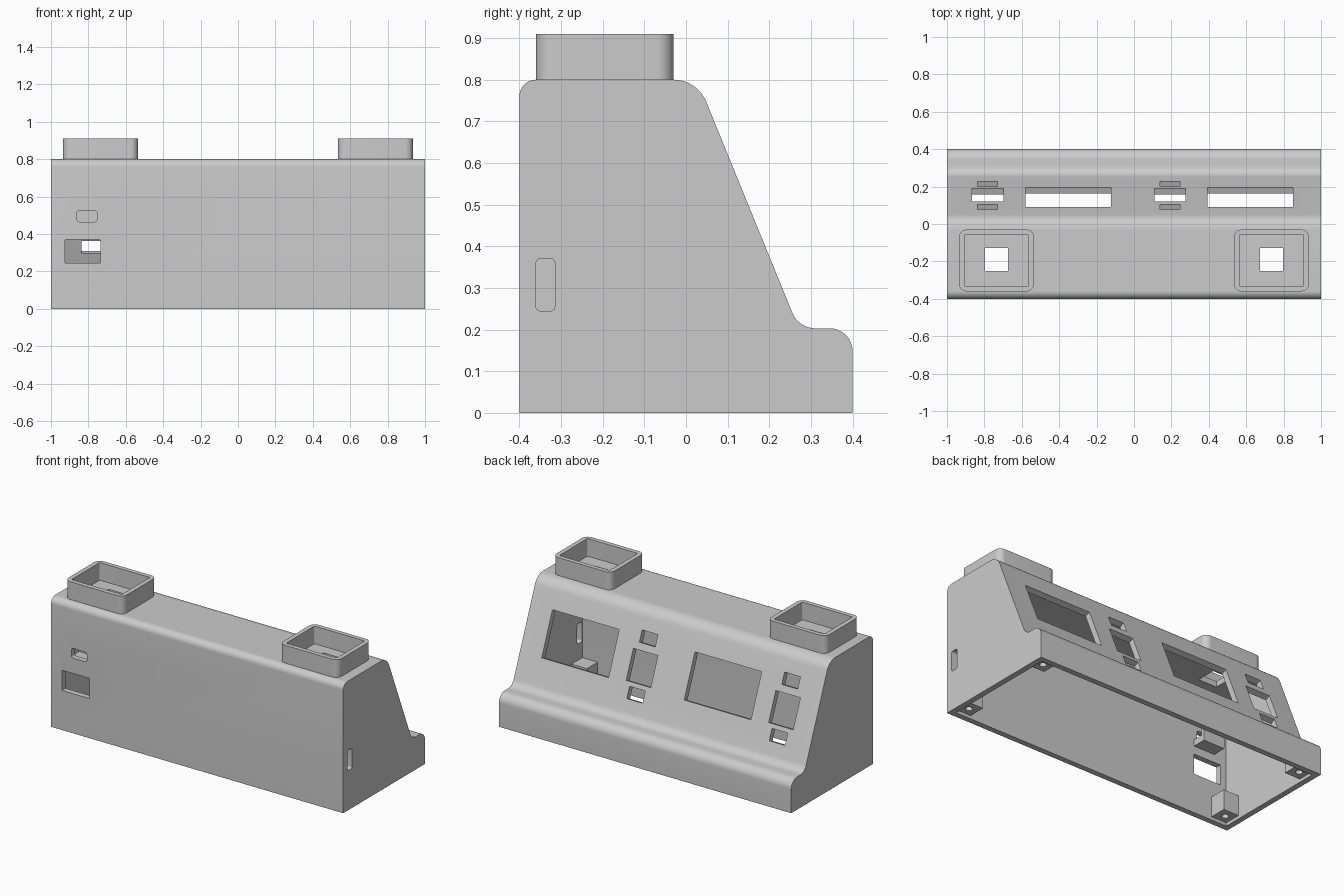
import bpy, bmesh, math
from mathutils import Vector, Matrix

if "Cube" in bpy.data.objects:
    bpy.data.objects.remove(bpy.data.objects["Cube"], do_unlink=True)

grey = bpy.data.materials.new("plain grey")
grey.use_nodes = True
GREY = (0.6, 0.6, 0.6, 1)
grey.diffuse_color = GREY
grey.node_tree.nodes["Principled BSDF"].inputs["Base Color"].default_value = GREY

WALL = 0.035
RUN = 0.408                          # panel: y gained per unit of drop
TILT = -math.atan2(1, RUN)


def panel_y(z):
    return 0.027 + RUN * (0.8 - z)


def rounded(corners, steps=8):
    """Outline from (u, v, tangent length) corners, each rounded by an arc."""
    out = []
    for i, (u, v, t) in enumerate(corners):
        c = Vector((u, v))
        if t == 0:
            out.append(c)
            continue
        d1 = (Vector(corners[i - 1][:2]) - c).normalized()
        d2 = (Vector(corners[(i + 1) % len(corners)][:2]) - c).normalized()
        half = d1.angle(d2) / 2
        mid = c + (d1 + d2).normalized() * (t / math.cos(half))
        a = c + d1 * t - mid
        sweep = a.angle_signed(c + d2 * t - mid)
        for k in range(steps + 1):
            out.append(mid + Matrix.Rotation(-sweep * k / steps, 2) @ a)
    return out


def rect(u0, u1, v0, v1, r=0):
    return rounded([(u0, v0, r), (u1, v0, r), (u1, v1, r), (u0, v1, r)])


def prism(name, outline, axis, lo, hi):
    """Extrude a 2D outline along x, y or z."""
    place = {"x": lambda u, v, w: (w, u, v),
             "y": lambda u, v, w: (u, w, v),
             "z": lambda u, v, w: (u, v, w)}[axis]
    bm = bmesh.new()
    ends = [[bm.verts.new(place(p.x, p.y, w)) for p in outline] for w in (lo, hi)]
    bm.faces.new(ends[0])
    bm.faces.new(ends[1])
    n = len(outline)
    for i in range(n):
        j = (i + 1) % n
        bm.faces.new((ends[0][i], ends[0][j], ends[1][j], ends[1][i]))
    bmesh.ops.recalc_face_normals(bm, faces=bm.faces)
    mesh = bpy.data.meshes.new(name)
    bm.to_mesh(mesh)
    bm.free()
    mesh.materials.append(grey)
    ob = bpy.data.objects.new(name, mesh)
    bpy.context.collection.objects.link(ob)
    return ob


def combine(target, tool, operation="DIFFERENCE"):
    """Apply a boolean and discard the tool."""
    mod = target.modifiers.new("cut", "BOOLEAN")
    mod.operation, mod.solver, mod.object = operation, "EXACT", tool
    bpy.context.view_layer.objects.active = target
    bpy.ops.object.modifier_apply(modifier=mod.name)
    bpy.data.objects.remove(tool, do_unlink=True)


# Housing: side profile with a sloping panel, hollow and open below
def profile(t, bottom):
    shift = t * math.hypot(1, RUN)
    top, step = 0.8 - t, 0.203 - t
    return rounded([(-0.4 + t, bottom, 0), (-0.4 + t, top, 0.04 - t * 0.8),
                    (panel_y(top) - shift, top, 0.057 - t * 0.6),
                    (panel_y(step) - shift, step, 0.04),
                    (0.4 - t, step, 0.055 - t), (0.4 - t, bottom, 0)])


housing = prism("housing", profile(0, 0), "x", -1, 1)
combine(housing, prism("cavity", profile(WALL, -0.1), "x", WALL - 1, 1 - WALL))

# Trays on the roof, each with a square opening in its floor
for cx in (-0.735, 0.735):
    combine(housing, prism("tray", rect(cx - 0.2, cx + 0.2, -0.36, -0.03, 0.04),
                           "z", 0.785, 0.91), "UNION")
    combine(housing, prism("tray_inside", rect(cx - 0.172, cx + 0.172, -0.332, -0.057, 0.006),
                           "z", 0.801, 1))
    combine(housing, prism("tray_hole", rect(cx - 0.0625, cx + 0.0625, -0.25, -0.127),
                           "z", 0.7, 0.9))


# Panel openings cut square to the slope: (x, y, width, length)
def cut_panel(x, y, width, length):
    tool = prism("panel_cut", rect(-width / 2, width / 2, -length / 2, length / 2),
                 "z", -0.07, 0.06)
    z = 0.8 - (y - 0.027) / RUN
    tool.matrix_world = Matrix.Translation((x, y, z)) @ Matrix.Rotation(TILT, 4, "X")
    bpy.context.view_layer.update()
    combine(housing, tool)


for dx in (0, 0.975):
    cut_panel(dx - 0.3525, 0.1425, 0.457, 0.278)
    cut_panel(dx - 0.7825, 0.155, 0.168, 0.185)
    for y in (0.0905, 0.2135):
        cut_panel(dx - 0.7825, y, 0.108, 0.071)

# Ports in the front wall and the left end
combine(housing, prism("port", rect(-0.925, -0.735, 0.245, 0.37, 0.004), "y", -0.5, -0.34))
combine(housing, prism("slot", rect(-0.86, -0.755, 0.465, 0.525, 0.012), "y", -0.5, -0.34))
combine(housing, prism("side_slot", rect(-0.36, -0.315, 0.245, 0.37, 0.01), "x", 0.9, 1.1))

parts = [housing]

# Bracket behind the small front slot
parts.append(prism("slot_shelf", rect(-0.88, -0.735, -0.37, -0.28), "z", 0.42, 0.46))
parts.append(prism("slot_backstop", rect(-0.88, -0.735, 0.42, 0.54), "y", -0.3, -0.28))

# Screw posts in the bottom corners
for sx in (-1, 1):
    for sy in (-1, 1):
        x0, x1 = sorted((sx * 0.97, sx * 0.86))
        y0, y1 = sorted((sy * 0.37, sy * 0.26))
        post = prism("screw_post", rect(x0, x1, y0, y1), "z", 0.02, 0.145)
        cx, cy = (x0 + x1) / 2, (y0 + y1) / 2
        circle = [Vector((cx + 0.02 * math.cos(a * math.pi / 8),
                          cy + 0.02 * math.sin(a * math.pi / 8))) for a in range(16)]
        combine(post, prism("screw_hole", circle, "z", 0, 0.12))
        parts.append(post)

# Smooth the rounded edges, keep the corners crisp
bpy.ops.object.select_all(action="DESELECT")
for ob in parts:
    ob.select_set(True)
bpy.context.view_layer.objects.active = housing
bpy.ops.object.shade_smooth_by_angle(angle=math.radians(30))
